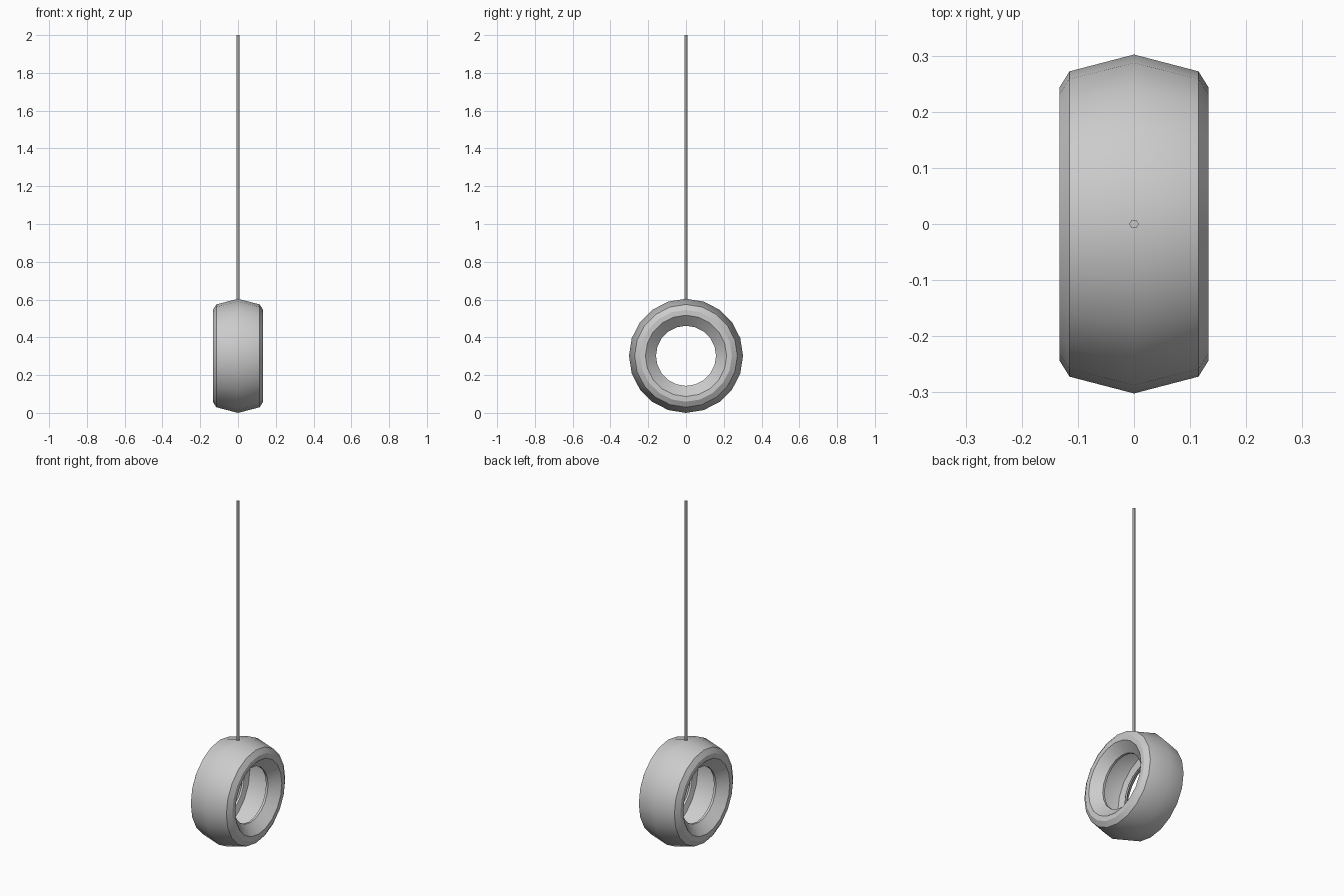
import bpy, bmesh
from math import cos, sin, pi, radians

if "Cube" in bpy.data.objects:
    bpy.data.objects.remove(bpy.data.objects["Cube"])

SEGS = 20
CZ, R = 0.302, 0.302

# Tyre half section (x, radius): outer skin tread to bead, then hollow inside
outer = [(0, R), (0.115, 0.272), (0.133, 0.243), (0.133, 0.215), (0.083, 0.159)]
inner = [(0.070, 0.159), (0.116, 0.222), (0.104, 0.258), (0, 0.286)]


def mirrored(half, reverse):
    other = [(-x, r) for x, r in half if x > 0]
    return other[::-1] + half if not reverse else half + other[::-1]


section = mirrored(outer, False) + mirrored(inner, True)


def finish(bm, name):
    bmesh.ops.recalc_face_normals(bm, faces=bm.faces)
    mesh = bpy.data.meshes.new(name)
    bm.to_mesh(mesh)
    bm.free()
    ob = bpy.data.objects.new(name, mesh)
    bpy.context.collection.objects.link(ob)
    bpy.ops.object.select_all(action='DESELECT')
    ob.select_set(True)
    bpy.context.view_layer.objects.active = ob
    return ob


# Tyre: closed section swept round the x axis
bm = bmesh.new()
rings = []
for i in range(SEGS):
    a = 2 * pi * i / SEGS
    rings.append([bm.verts.new((x, r * sin(a), CZ + r * cos(a))) for x, r in section])
n = len(section)
for i in range(SEGS):
    p, q = rings[i], rings[(i + 1) % SEGS]
    for j in range(n):
        k = (j + 1) % n
        bm.faces.new((p[j], p[k], q[k], q[j]))
finish(bm, "tyre")
bpy.ops.object.shade_smooth_by_angle(angle=radians(30))

# Rope: thin hexagonal rod from the tread to the top
bottom, top = 0.595, 2.0
bpy.ops.mesh.primitive_cylinder_add(vertices=6, radius=0.0085, depth=top - bottom,
                                    location=(0, 0, (top + bottom) / 2),
                                    rotation=(0, 0, pi / 2))
bpy.context.object.name = "rope"
bpy.ops.object.shade_smooth_by_angle(angle=radians(30))
